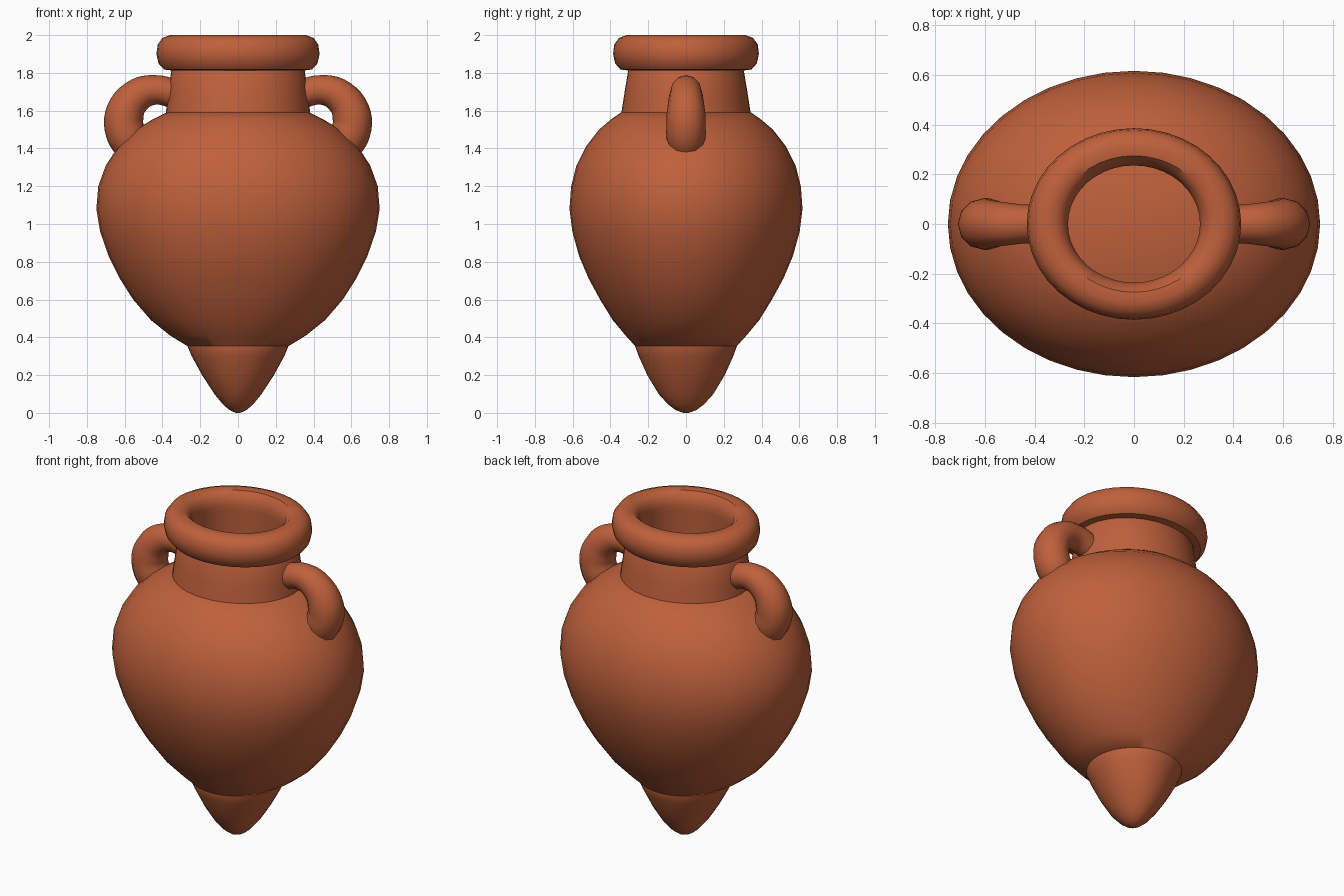
import bpy, bmesh
from math import cos, sin, tau, radians

cube = bpy.data.objects.get("Cube")
if cube:
    bpy.data.objects.remove(cube, do_unlink=True)

# Fired clay
clay = bpy.data.materials.new("terracotta")
clay.use_nodes = True
COLOUR = (0.52, 0.118, 0.045, 1)
clay.diffuse_color = COLOUR
clay.node_tree.nodes["Principled BSDF"].inputs["Base Color"].default_value = COLOUR


def finish(obj):
    obj.data.materials.clear()
    obj.data.materials.append(clay)
    bpy.ops.object.select_all(action="DESELECT")
    obj.select_set(True)
    bpy.context.view_layer.objects.active = obj
    bpy.ops.object.shade_smooth_by_angle(angle=radians(40))


def oval_lathe(name, profile, sides=40, closed=False):
    """Loft oval rings (x radius, y radius, z), capping open ends."""
    bm = bmesh.new()
    rings = [[bm.verts.new((rx * cos(tau * i / sides), ry * sin(tau * i / sides), z))
              for i in range(sides)] for rx, ry, z in profile]
    pairs = list(zip(rings, rings[1:]))
    if closed:
        pairs.append((rings[-1], rings[0]))
    else:
        bm.faces.new(rings[0])
        bm.faces.new(rings[-1])
    for a, b in pairs:
        for i in range(sides):
            j = (i + 1) % sides
            bm.faces.new((a[i], a[j], b[j], b[i]))
    bmesh.ops.recalc_face_normals(bm, faces=bm.faces)
    mesh = bpy.data.meshes.new(name)
    bm.to_mesh(mesh)
    bm.free()
    obj = bpy.data.objects.new(name, mesh)
    bpy.context.collection.objects.link(obj)
    finish(obj)


# Pointed foot
oval_lathe("foot", [
    (.012, .014, 0), (.045, .055, .015), (.08, .095, .045), (.125, .145, .1),
    (.19, .205, .2), (.245, .25, .3), (.27, .272, .36), (.27, .265, .4)])

# Swelling belly, wider than it is deep
oval_lathe("belly", [
    (.27, .27, .355), (.36, .32, .41), (.46, .387, .49), (.555, .455, .6),
    (.625, .515, .71), (.685, .566, .83), (.73, .602, .96), (.75, .617, 1.08),
    (.74, .608, 1.2), (.7, .58, 1.31), (.635, .53, 1.41), (.54, .46, 1.5),
    (.45, .395, 1.555), (.38, .345, 1.59)])

# Hollow tapered neck
oval_lathe("neck", [
    (.385, .345, 1.57), (.37, .328, 1.68), (.35, .302, 1.84), (.3, .27, 1.9),
    (.27, .238, 1.9), (.28, .245, 1.57)], closed=True)

# Rolled lip
oval_lathe("lip", [
    (.345, .3, 1.812), (.392, .347, 1.818), (.421, .375, 1.85), (.432, .386, 1.9),
    (.425, .38, 1.95), (.4, .355, 1.985), (.36, .315, 2), (.31, .275, 1.995),
    (.278, .25, 1.965), (.266, .236, 1.92), (.275, .242, 1.85)], closed=True)


# Looped handles from neck to shoulder
def handle(name, side):
    curve = bpy.data.curves.new(name, "CURVE")
    curve.dimensions = "3D"
    curve.bevel_depth = .1
    curve.bevel_resolution = 4
    curve.resolution_u = 5
    curve.use_fill_caps = True
    path = [(.325, 1.685, .75), (.44, 1.71, .78), (.54, 1.675, .9),
            (.602, 1.575, 1.03), (.592, 1.475, 1.05), (.54, 1.395, .95)]
    spline = curve.splines.new("BEZIER")
    spline.bezier_points.add(len(path) - 1)
    for point, (x, z, radius) in zip(spline.bezier_points, path):
        point.co = (side * x, 0, z)
        point.radius = radius
        point.handle_left_type = point.handle_right_type = "AUTO"
    obj = bpy.data.objects.new(name, curve)
    bpy.context.collection.objects.link(obj)
    bpy.ops.object.select_all(action="DESELECT")
    obj.select_set(True)
    bpy.context.view_layer.objects.active = obj
    bpy.ops.object.convert(target="MESH")
    finish(bpy.context.object)


for label, side in (("left", 1), ("right", -1)):
    handle(label + "_handle", side)
